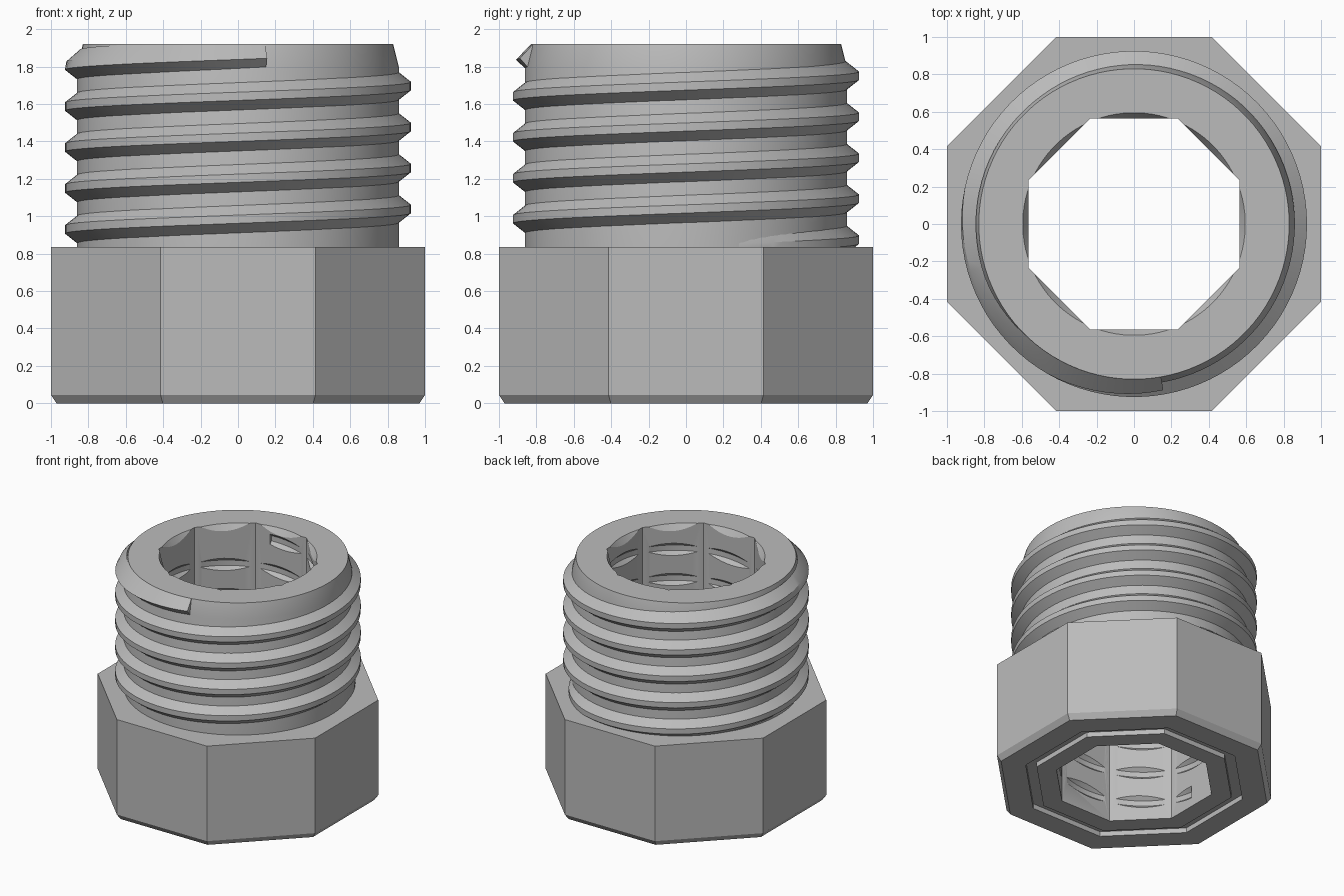
import bpy
import math

cube = bpy.data.objects.get("Cube")
if cube:
    bpy.data.objects.remove(cube, do_unlink=True)

metal = bpy.data.materials.new("plain_grey")
metal.use_nodes = True
GREY = (0.5, 0.5, 0.5, 1)
metal.diffuse_color = GREY
metal.node_tree.nodes["Principled BSDF"].inputs["Base Color"].default_value = GREY


def make(name, verts, faces):
    mesh = bpy.data.meshes.new(name)
    mesh.from_pydata(verts, [], faces)
    mesh.materials.append(metal)
    obj = bpy.data.objects.new(name, mesh)
    bpy.context.collection.objects.link(obj)
    return obj


def ring(name, profile, sides):
    """Closed (radius, z) profile turned around z; octagons use apothems."""
    scale = 1 / math.cos(math.pi / 8) if sides == 8 else 1
    verts, faces, k = [], [], len(profile)
    for i in range(sides):
        a = 2 * math.pi * (i + 0.5) / sides
        verts += [(r * scale * math.cos(a), r * scale * math.sin(a), z) for r, z in profile]
        for j in range(k):
            i2, j2 = (i + 1) % sides, (j + 1) % k
            faces.append((i * k + j, i2 * k + j, i2 * k + j2, i * k + j2))
    return make(name, verts, faces)


def helix(name, root, crest, z0, pitch, start, end, limit=None, fade=0):
    """Trapezoid rib climbing around z between two angles in degrees."""
    verts, faces = [], []
    steps = int((end - start) / 4)
    for i in range(steps + 1):
        deg = start + 4 * i
        a, mid = math.radians(deg), z0 + pitch * deg / 360
        grow = min(1, 4 * i / fade) if fade else 1
        top = root + (crest - root) * grow
        for r, dz in ((root, -0.085), (top, -0.022), (top, 0.022), (root, 0.085)):
            z = mid + dz
            if limit:
                z = min(z, limit - 0.002)
                r = min(r, 0.83 + (limit - z) * 0.95)
            verts.append((r * math.cos(a), r * math.sin(a), z))
        if i:
            for j in range(4):
                p, q = 4 * i + j, 4 * i + (j + 1) % 4
                faces.append((p - 4, p, q, q - 4))
    faces += [(0, 1, 2, 3), tuple(4 * steps + j for j in (3, 2, 1, 0))]
    return make(name, verts, faces)


def combine(obj, other, operation):
    mod = obj.modifiers.new(operation, 'BOOLEAN')
    mod.operation, mod.object, mod.solver = operation, other, 'EXACT'
    bpy.context.view_layer.objects.active = obj
    bpy.ops.object.modifier_apply(modifier=mod.name)
    bpy.data.objects.remove(other, do_unlink=True)


# Octagonal head with chamfered foot and a groove underneath
HEAD, TOP = 0.835, 1.92
body = ring("fitting_body", [(0.3, 0), (0.71, 0), (0.71, 0.04), (0.79, 0.04), (0.79, 0),
                             (0.97, 0), (1, 0.045), (1, HEAD), (0.3, HEAD)], 8)

# Round shaft
shaft = ring("shaft", [(0.4, 0.5), (0.86, 0.5), (0.86, 1.8), (0.83, TOP), (0.4, TOP)], 96)

# Bore, mouth chamfer and inner thread grooves
bore = ring("bore_cutter", [(0.2, -0.2), (0.565, -0.2), (0.565, 2.2), (0.2, 2.2)], 8)
mouth = ring("mouth_cutter", [(0.2, 1.8), (0.523, 1.8), (0.613, 1.95), (0.2, 1.95)], 96)
groove = helix("groove_cutter", 0.53, 0.595, 0.0, 0.25, 180, 2620)

# Outer thread
thread = helix("outer_thread", 0.845, 0.925, 0.82, 0.219, 8, 1720, limit=TOP, fade=60)

for obj in (body, shaft, bore, mouth, groove, thread):
    bpy.ops.object.select_all(action='DESELECT')
    obj.select_set(True)
    bpy.context.view_layer.objects.active = obj
    bpy.ops.object.mode_set(mode='EDIT')
    bpy.ops.mesh.select_all(action='SELECT')
    bpy.ops.mesh.normals_make_consistent(inside=False)
    bpy.ops.object.mode_set(mode='OBJECT')

combine(body, shaft, 'UNION')
for cutter in (bore, mouth, groove):
    combine(body, cutter, 'DIFFERENCE')

for obj in (body, thread):
    bpy.ops.object.select_all(action='DESELECT')
    obj.select_set(True)
    bpy.context.view_layer.objects.active = obj
    bpy.ops.object.shade_smooth_by_angle(angle=math.radians(25))
